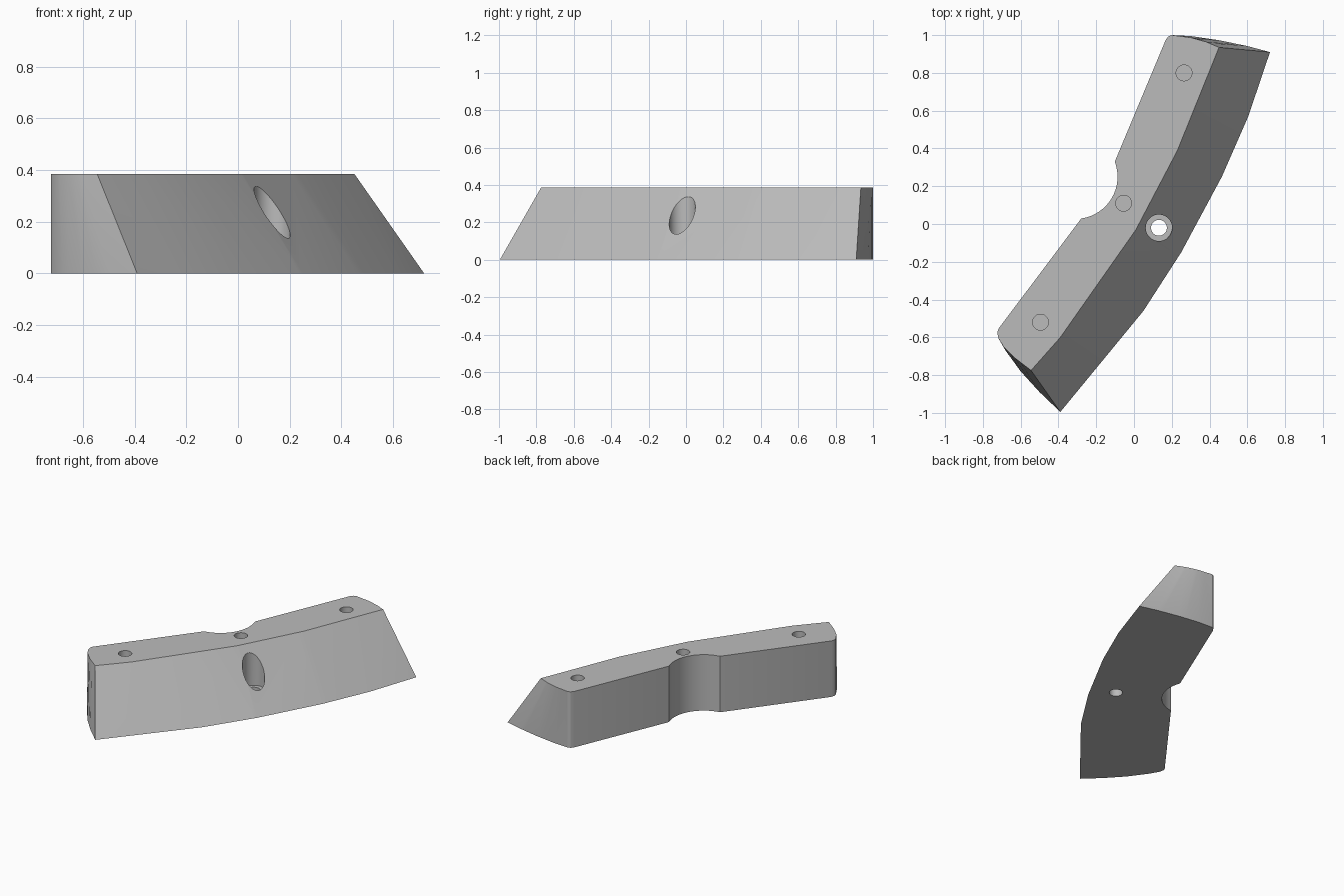
import bpy, bmesh, math
from mathutils import Vector

if "Cube" in bpy.data.objects:
    bpy.data.objects.remove(bpy.data.objects["Cube"], do_unlink=True)

HEIGHT = 0.385

grey = bpy.data.materials.new("plain grey")
grey.use_nodes = True
grey.diffuse_color = (0.5, 0.5, 0.5, 1)
grey.node_tree.nodes["Principled BSDF"].inputs["Base Color"].default_value = (0.5, 0.5, 0.5, 1)


def fractions(path):
    """Share of the total length reached at each point of a path."""
    dist = [0.0]
    for a, b in zip(path, path[1:]):
        dist.append(dist[-1] + math.dist(a, b))
    return [d / dist[-1] for d in dist]


def sample(path, t):
    f = fractions(path)
    for i in range(len(path) - 1):
        if t <= f[i + 1] + 1e-6:
            k = (t - f[i]) / (f[i + 1] - f[i])
            return Vector(path[i]).lerp(Vector(path[i + 1]), k)
    return Vector(path[-1])


def matched(low, high):
    """Give both paths the same number of points, keeping every corner."""
    ts = []
    for t in sorted(fractions(low) + fractions(high)):
        if not ts or t - ts[-1] > 1e-4:
            ts.append(t)
    return [sample(low, t) for t in ts], [sample(high, t) for t in ts]


# Vertical inner wall with its round notch, shared by top and bottom
notch = [(-0.31 + 0.223 * math.cos(math.radians(a)), 0.25 + 0.223 * math.sin(math.radians(a)))
         for a in [-82 + 103 * i / 16 for i in range(17)]]
inner = [Vector(p) for p in
         [(0.2, 1), (0.182, 0.993), (0.168, 0.975)] + notch[::-1]
         + [(-0.718, -0.555), (-0.724, -0.575), (-0.718, -0.605)]]

# Curved ends and sloping outer face, narrower at the top
front_end = matched([(-0.718, -0.605), (-0.68, -0.67), (-0.6, -0.78), (-0.5, -0.89), (-0.39, -0.995)],
                    [(-0.718, -0.605), (-0.69, -0.65), (-0.63, -0.71), (-0.545, -0.775)])
outer = matched([(-0.39, -0.995), (0.05, -0.46), (0.25, -0.15), (0.465, 0.25), (0.605, 0.57), (0.72, 0.91)],
                [(-0.545, -0.775), (-0.39, -0.6), (0.01, -0.03), (0.23, 0.39), (0.45, 0.935)])
back_end = matched([(0.72, 0.91), (0.6, 0.942), (0.45, 0.973), (0.3, 0.995), (0.2, 1)],
                   [(0.45, 0.935), (0.38, 0.965), (0.3, 0.987), (0.2, 1)])

rings = [inner[:-1] + front_end[s][:-1] + outer[s][:-1] + back_end[s][:-1] for s in (0, 1)]

# Body lofted between the two outlines
bm = bmesh.new()
low, high = [[bm.verts.new((p.x, p.y, z)) for p in ring] for ring, z in zip(rings, (0, HEIGHT))]
bm.faces.new(low)
bm.faces.new(high)
n = len(low)
for i in range(n):
    j = (i + 1) % n
    bm.faces.new((low[i], low[j], high[j], high[i]))
bmesh.ops.triangulate(bm, faces=[f for f in bm.faces if len(f.verts) == 4])
bmesh.ops.recalc_face_normals(bm, faces=bm.faces)
mesh = bpy.data.meshes.new("curved_block")
bm.to_mesh(mesh)
bm.free()
mesh.materials.append(grey)
body = bpy.data.objects.new("curved_block", mesh)
bpy.context.collection.objects.link(body)


def drill(name, x, y, radius, bottom, top):
    bpy.ops.mesh.primitive_cylinder_add(vertices=40, radius=radius, depth=top - bottom,
                                        location=(x, y, (top + bottom) / 2))
    cutter = bpy.context.object
    cutter.name = name
    cutter.data.materials.append(grey)
    cutter.hide_render = True
    mod = body.modifiers.new(name, "BOOLEAN")
    mod.operation = "DIFFERENCE"
    mod.solver = "EXACT"
    mod.object = cutter
    bpy.ops.object.select_all(action="DESELECT")
    bpy.context.view_layer.objects.active = body
    body.select_set(True)
    bpy.ops.object.modifier_apply(modifier=name)
    bpy.data.objects.remove(cutter, do_unlink=True)


# Blind peg holes in the top
for x, y in [(0.265, 0.8), (-0.055, 0.11), (-0.495, -0.52)]:
    drill("peg_hole_cutter", x, y, 0.042, 0.2, 0.5)

# Counterbored bolt hole through the sloping face
drill("bolt_head_cutter", 0.132, -0.02, 0.07, 0.11, 0.6)
drill("bolt_shaft_cutter", 0.132, -0.02, 0.042, -0.1, 0.3)

bpy.ops.object.shade_smooth_by_angle(angle=math.radians(25))
